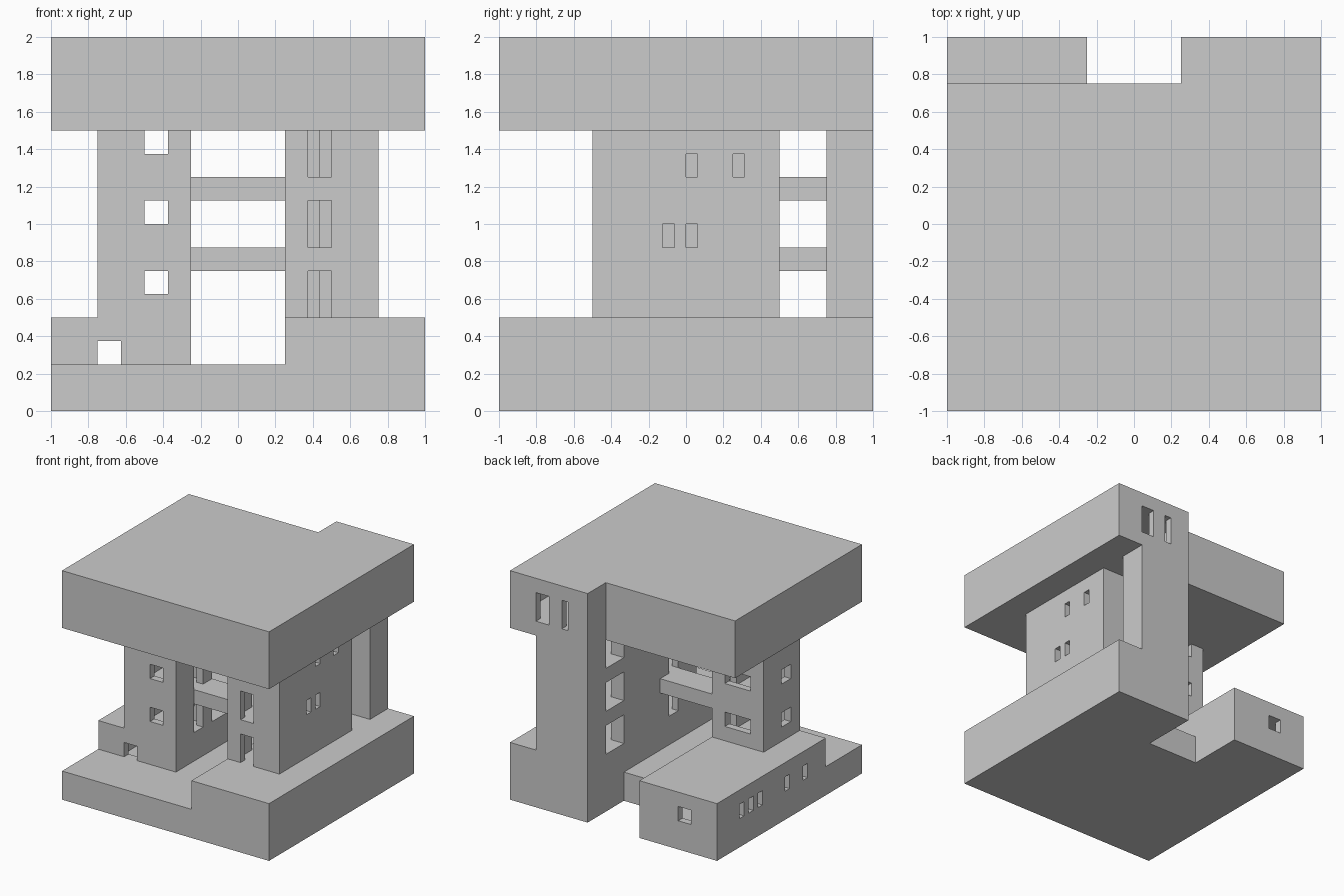
import bpy, bmesh

if "Cube" in bpy.data.objects:
    bpy.data.objects.remove(bpy.data.objects["Cube"])

T = 0.0625  # wall thickness
E = 0.01    # cutter overshoot
FLOORS = [(0.5, 0.75), (0.875, 1.125), (1.25, 1.5)]
DECKS = [(0.75, 0.875), (1.125, 1.25)]


def prism(name, outline, z0, z1):
    """Extrude a plan outline from z0 to z1."""
    bm = bmesh.new()
    face = bm.faces.new([bm.verts.new((x, y, z0)) for x, y in outline])
    top = bmesh.ops.extrude_face_region(bm, geom=[face])
    verts = [g for g in top['geom'] if isinstance(g, bmesh.types.BMVert)]
    bmesh.ops.translate(bm, verts=verts, vec=(0, 0, z1 - z0))
    bmesh.ops.recalc_face_normals(bm, faces=bm.faces)
    mesh = bpy.data.meshes.new(name)
    bm.to_mesh(mesh)
    bm.free()
    ob = bpy.data.objects.new(name, mesh)
    bpy.context.collection.objects.link(ob)
    return ob


def box(name, x0, x1, y0, y1, z0, z1):
    return prism(name, [(x0, y0), (x1, y0), (x1, y1), (x0, y1)], z0, z1)


def carve(ob, cuts):
    """Subtract boxes (rooms and openings) from a part."""
    helpers = []
    for c in cuts:
        cutter = box("cutter", *c)
        cutter.hide_render = True
        mod = ob.modifiers.new("cut", 'BOOLEAN')
        mod.operation = 'DIFFERENCE'
        mod.solver = 'EXACT'
        mod.object = cutter
        helpers.append(cutter)
    dg = bpy.context.evaluated_depsgraph_get()
    mesh = bpy.data.meshes.new_from_object(ob.evaluated_get(dg))
    ob.modifiers.clear()
    ob.data = mesh
    for h in helpers:
        bpy.data.objects.remove(h)


def through_x(x, y0, y1, z0, z1):
    """Opening in a wall facing along x, wall surface at x."""
    d = T + E
    return (x - d, x + d, y0, y1, z0, z1)


def through_y(y, x0, x1, z0, z1):
    d = T + E
    return (x0, x1, y - d, y + d, z0, z1)


def storey(z0, z1):
    """Let the lowest and highest rooms break through to base and roof."""
    return (z0 - E if z0 == 0.5 else z0, z1 + E if z1 == 1.5 else z1)


# Roof block with a notch at the back
roof = prism("roof_block", [(-1, -1), (1, -1), (1, 1), (0.25, 1), (0.25, 0.75), (-1, 0.75)], 1.5, 2)
carve(roof, [(0.25 + T, 1 - T, -1 + T, 1 - T, 1.625, 1.875),
             through_y(1, 0.625, 0.75, 1.625, 1.875),
             through_y(1, 0.4375, 0.5, 1.625, 1.875)])

# Base: terrace with alley, raised right side
prism("terrace", [(-1, -1), (0.25, -1), (0.25, 0.5), (-0.25, 0.5), (-0.25, -0.5), (-1, -0.5)], 0, 0.25)
box("right_base", 0.25, 1, -1, 1, 0, 0.5)

# Long low wing on the left with slit windows
wing = box("low_wing", -1, -0.25, -0.5, 1, 0, 0.5)
cuts = [(-1 + T, -0.25 - T, -0.5 + T, 1 - T, 0.125, 0.375)]
cuts += [through_y(y, -0.75, -0.625, 0.25, 0.375) for y in (-0.5, 1)]
cuts += [through_x(-1, y, y + 0.0625, 0.25, 0.375) for y in (-0.25, 0, 0.375, 0.5, 0.625)]
carve(wing, cuts)

# Left block: three hollow storeys
left = box("left_block", -0.75, -0.25, -0.5, 0, 0.5, 1.5)
cuts = []
for f in FLOORS:
    z0, z1 = storey(*f)
    cuts += [(-0.75 + T, -0.25 - T, -0.5 + T, -T, z0, z1),
             through_y(-0.5, -0.5, -0.375, f[1] - 0.125, z1),
             through_y(0, -0.625, -0.375, f[1] - 0.125, z1),
             through_x(-0.75, -0.375, -0.25, f[1] - 0.125, z1),
             through_x(-0.25, -0.25, -0.125, z0, z1)]
carve(left, cuts)

# Right block: three hollow storeys with doors and small side windows
right = box("right_block", 0.25, 0.75, -0.5, 0.5, 0.5, 1.5)
cuts = []
for f in FLOORS:
    z0, z1 = storey(*f)
    cuts += [(0.25 + T, 0.75 - T, -0.5 + T, 0.5 - T, z0, z1),
             through_y(-0.5, 0.375, 0.5, z0, z1),
             through_y(0.5, 0.375, 0.5, z0, z1),
             through_x(0.25, -0.25, -0.125, z0, z1)]
for y, z in ((0, 1.25), (0.25, 1.25), (-0.125, 0.875), (0, 0.875)):
    cuts.append(through_x(0.75, y, y + 0.0625, z, z + 0.125))
carve(right, cuts)

# Rear tower with narrow doors toward the walkways
tower = box("rear_tower", 0.25, 0.75, 0.75, 1, 0.5, 1.5)
cuts = []
for f in FLOORS:
    z0, z1 = storey(*f)
    cuts += [(0.25 + T, 0.75 - T, 0.75 + T, 1 - T, z0, z1),
             through_y(0.75, 0.4375, 0.5, z0, z1)]
carve(tower, cuts)

# Walkways between the blocks
for i, (z0, z1) in enumerate(DECKS):
    box(f"cross_walkway_{i + 1}", -0.25, 0.25, -0.25, 0, z0, z1)
    box(f"rear_walkway_{i + 1}", 0.25, 0.5, 0.5, 0.75, z0, z1)
